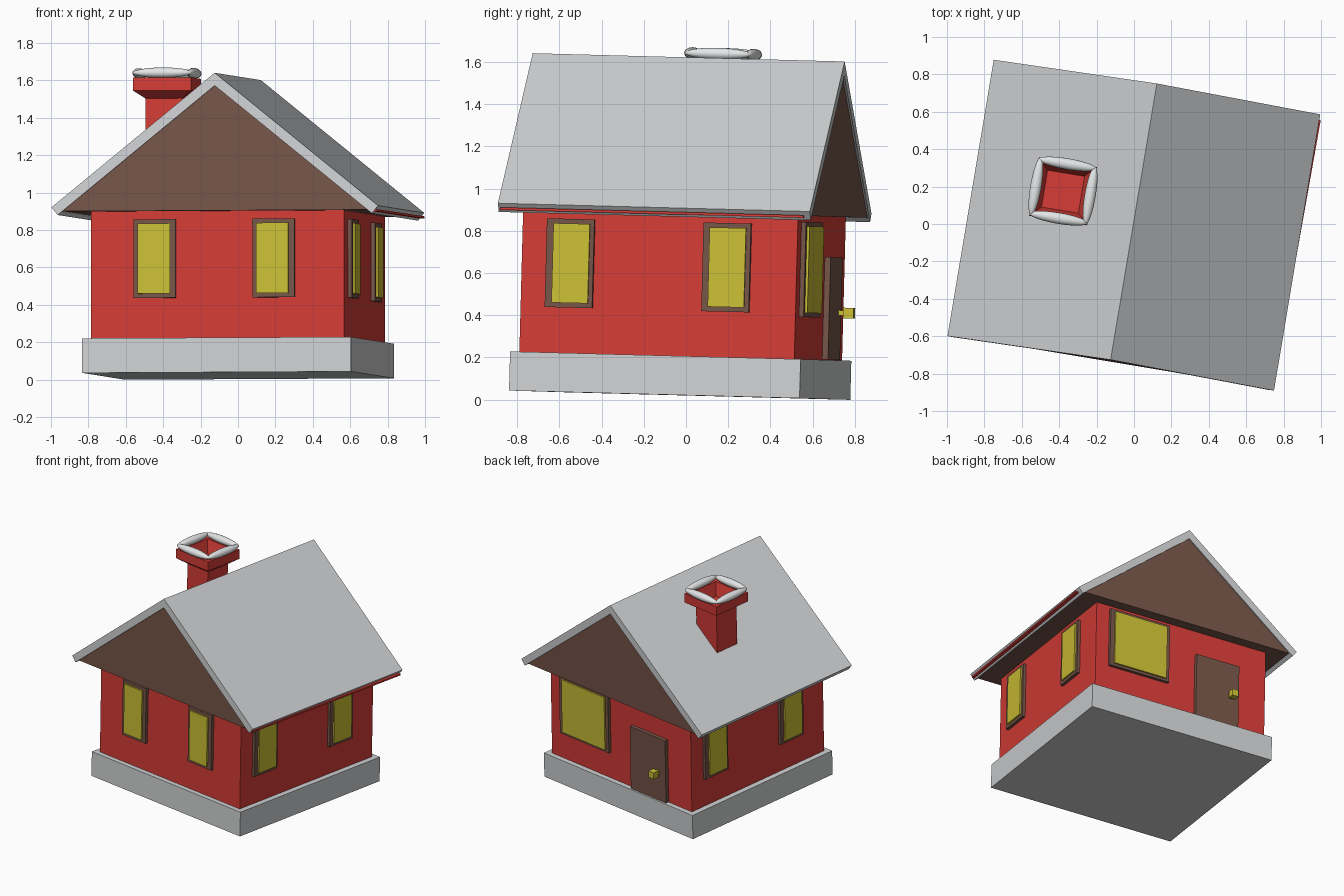
import bpy, bmesh, math
from mathutils import Matrix, Vector

if "Cube" in bpy.data.objects:
    bpy.data.objects.remove(bpy.data.objects["Cube"])


def material(name, rgb):
    m = bpy.data.materials.new(name)
    m.diffuse_color = (*rgb, 1)
    m.use_nodes = True
    m.node_tree.nodes["Principled BSDF"].inputs["Base Color"].default_value = m.diffuse_color
    return m


RED = material("red_brick", (0.66, 0.045, 0.037))
BROWN = material("brown_wood", (0.18, 0.09, 0.066))
YELLOW = material("yellow_glass", (0.60, 0.52, 0.035))
GREY = material("light_grey", (0.63, 0.64, 0.65))
SNOW = material("snow_white", (0.80, 0.81, 0.82))

# The whole house is turned and leans very slightly
POSE = (Matrix.Translation((0, -0.03, 0.0215))
        @ Matrix.Rotation(math.radians(-9.5), 4, 'Z')
        @ Matrix.Rotation(math.radians(-1.5), 4, 'X')
        @ Matrix.Rotation(math.radians(-0.3), 4, 'Y'))


def finish(name, bm, mat, local=Matrix()):
    bmesh.ops.recalc_face_normals(bm, faces=bm.faces)
    me = bpy.data.meshes.new(name)
    bm.to_mesh(me)
    bm.free()
    me.materials.append(mat)
    ob = bpy.data.objects.new(name, me)
    ob.matrix_world = POSE @ local
    bpy.context.collection.objects.link(ob)
    return ob


def box(name, centre, size, mat, yaw=0):
    bm = bmesh.new()
    bmesh.ops.create_cube(bm, size=1)
    bmesh.ops.scale(bm, vec=size, verts=bm.verts)
    return finish(name, bm, mat,
                  Matrix.Translation(centre) @ Matrix.Rotation(yaw, 4, 'Z'))


def extrude_y(name, profile, half, mat):
    """Extrude an x,z outline symmetrically along y."""
    bm = bmesh.new()
    face = bm.faces.new([bm.verts.new((x, -half, z)) for x, z in profile])
    new = bmesh.ops.extrude_face_region(bm, geom=[face])["geom"]
    bmesh.ops.translate(bm, vec=(0, 2 * half, 0),
                        verts=[v for v in new if isinstance(v, bmesh.types.BMVert)])
    return finish(name, bm, mat)


def square_rings(name, centre, rings, mat):
    """Stack square rings (half size, z) into a closed shell."""
    bm = bmesh.new()
    loops = [[bm.verts.new((sx * h, sy * h, z))
              for sx, sy in ((-1, -1), (1, -1), (1, 1), (-1, 1))] for h, z in rings]
    for a, b in zip(loops, loops[1:]):
        for i in range(4):
            j = (i + 1) % 4
            bm.faces.new((a[i], a[j], b[j], b[i]))
    bm.faces.new(loops[0])
    bm.faces.new(loops[-1])
    return finish(name, bm, mat, Matrix.Translation(centre))


# Foundation and walls
WX, WY = 0.686, 0.66
box("foundation", (0, 0, 0.0925), (1.457, 1.395, 0.185), GREY)
box("walls", (0, 0, 0.525), (2 * WX, 2 * WY, 0.69), RED)

# Gable block with flat soffit, covered by a mitred roof slab
extrude_y("gable", [(-0.838, 0.864), (0.838, 0.864), (0, 1.545)], 0.74, BROWN)
TIP, EAVE, RIDGE, T = 0.885, 0.885, 1.60, 0.053
slope = math.atan2(RIDGE - EAVE, TIP)
under = (TIP - T * math.sin(slope), EAVE - T * math.cos(slope))
inner = RIDGE - T / math.cos(slope)
extrude_y("roof", [(-TIP, EAVE), (0, RIDGE), (TIP, EAVE), under,
                   (0, inner), (-under[0], under[1])], 0.749, GREY)
box("eave_strip", (0.873, -0.01, 0.860), (0.024, 1.46, 0.012), RED,
    yaw=math.radians(-0.6))


# Windows: a frame slab with a pane standing slightly proud of it
def window(side, normal, frame_at, pane_at, frame_half, pane_half):
    n = Vector(normal)
    t = Vector((abs(n.y), abs(n.x), 0))
    wall = n * (WX if n.x else WY)
    for part, at, (hw, hh), depth, mat in (
            ("frame", frame_at, frame_half, 0.022, BROWN),
            ("pane", pane_at, pane_half, 0.034, YELLOW)):
        centre = wall + t * at + n * (depth / 2 - 0.01) + Vector((0, 0, 0.61))
        size = [2 * hw * t[i] + (depth + 0.02) * abs(n[i]) for i in range(2)]
        box(f"{side}_window_{part}", centre, (*size, 2 * hh), mat)


SMALL = ((0.114, 0.21), (0.087, 0.188))
window("front_left", (0, -1, 0), -0.338, -0.340, *SMALL)
window("front_right", (0, -1, 0), 0.306, 0.301, *SMALL)
for side, s in (("right", 1), ("left", -1)):
    window(side + "_first", (s, 0, 0), -0.427 * s, -0.420 * s, *SMALL)
    window(side + "_second", (s, 0, 0), 0.325 * s, 0.330 * s, *SMALL)
window("back", (0, 1, 0), 0.343, 0.340, (0.24, 0.225), (0.21, 0.205))

# Back door with a square knob on a short stem
box("door", (-0.287, WY + 0.005, 0.43), (0.345, 0.046, 0.485), BROWN)
box("knob_stem", (-0.39, 0.70, 0.41), (0.025, 0.04, 0.025), YELLOW)
box("knob", (-0.39, 0.737, 0.41), (0.05, 0.05, 0.05), YELLOW)

# Chimney: shaft, flared cap and hollow top
CX, CY = -0.40, 0.098
square_rings("chimney", (CX, CY, 0),
             [(0.10, 1.10), (0.10, 1.485), (0.157, 1.525), (0.157, 1.595),
              (0.128, 1.595), (0.10, 1.50)], RED)

# Snow rolls resting on the chimney rim
for i in range(4):
    bm = bmesh.new()
    bmesh.ops.create_uvsphere(bm, u_segments=20, v_segments=12, radius=1)
    bmesh.ops.rotate(bm, verts=bm.verts, matrix=Matrix.Rotation(math.pi / 2, 3, 'Y'))
    bmesh.ops.scale(bm, vec=(0.158, 0.03, 0.028), verts=bm.verts)
    bmesh.ops.translate(bm, vec=(0, 0.147, 0), verts=bm.verts)
    for f in bm.faces:
        f.smooth = True
    finish(f"snow_roll_{i + 1}", bm, SNOW, Matrix.Translation((CX, CY, 1.621))
           @ Matrix.Rotation(i * math.pi / 2, 4, 'Z'))
